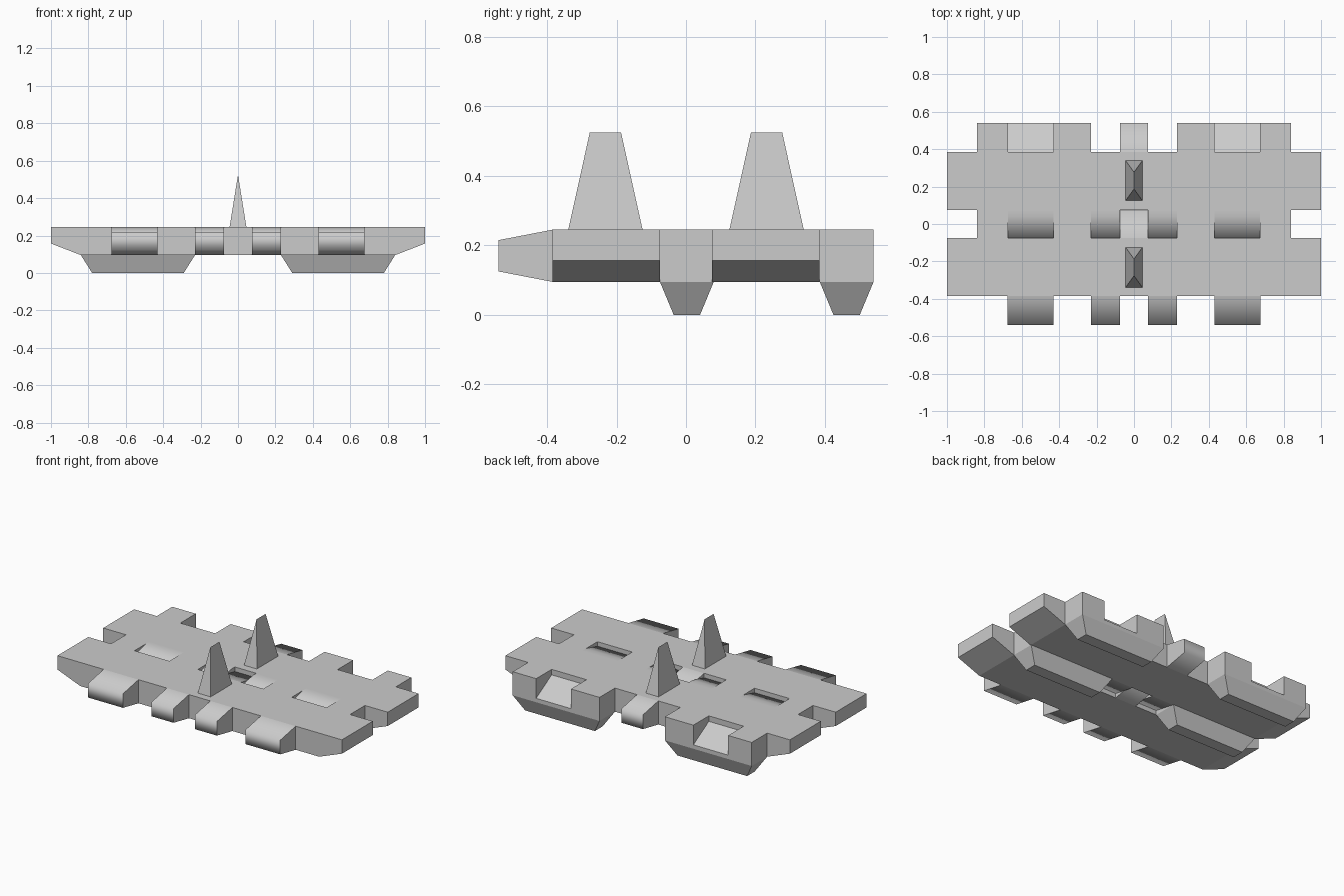
import bpy, bmesh, math

if "Cube" in bpy.data.objects:
    bpy.data.objects.remove(bpy.data.objects["Cube"])

TOP, BOT = 0.245, 0.095


def loft(name, a, b, smooth=0):
    """Closed solid between two matching point rings."""
    bm = bmesh.new()
    va = [bm.verts.new(p) for p in a]
    vb = [bm.verts.new(p) for p in b]
    n = len(va)
    bm.faces.new(va)
    bm.faces.new(vb)
    for i in range(n):
        bm.faces.new((va[i], va[(i + 1) % n], vb[(i + 1) % n], vb[i]))
    bmesh.ops.remove_doubles(bm, verts=bm.verts, dist=1e-5)
    bmesh.ops.recalc_face_normals(bm, faces=bm.faces)
    me = bpy.data.meshes.new(name)
    bm.to_mesh(me)
    bm.free()
    ob = bpy.data.objects.new(name, me)
    bpy.context.collection.objects.link(ob)
    if smooth:
        bpy.ops.object.select_all(action='DESELECT')
        ob.select_set(True)
        bpy.context.view_layer.objects.active = ob
        bpy.ops.object.shade_smooth_by_angle(angle=math.radians(smooth))
    return ob


def along_x(name, yz, x0, x1, smooth=0):
    return loft(name, [(x0, y, z) for y, z in yz], [(x1, y, z) for y, z in yz], smooth)


def rect(x0, x1, y0, y1, z):
    return [(x0, y0, z), (x1, y0, z), (x1, y1, z), (x0, y1, z)]


def mirrored(x0, x1):
    return ((x0, x1), (-x1, -x0))


# two interlocking links
for link, y0 in (("front", -0.385), ("rear", 0.075)):
    y1 = y0 + 0.31
    mid, end = y1 + 0.0775, y1 + 0.155

    # main cross bar with chamfered lower ends
    xz = [(-1, TOP), (1, TOP), (1, 0.157), (0.84, BOT), (-0.84, BOT), (-1, 0.157)]
    loft(link + "_bar", [(x, y0, z) for x, z in xz], [(x, y1, z) for x, z in xz])

    # tapered hinge tabs on the leading edge
    s = y0 if link == "front" else y0 - 0.035
    tip = y0 - 0.155
    tab = [(y0, TOP), (s, TOP), (tip, 0.215), (tip, 0.125), (y0, BOT)]
    if s == y0:
        tab = tab[1:]
    for rng in mirrored(0.43, 0.675) + mirrored(0.075, 0.23):
        along_x(link + "_hinge_tab", tab, *rng, smooth=85)

    # tapered centre tab on the trailing edge
    along_x(link + "_centre_tab",
            [(y1, TOP), (end, 0.215), (end, 0.125), (y1, BOT)], -0.075, 0.075, smooth=85)

    # trailing blocks with a sloped socket between them
    block = [(y1, TOP), (end, TOP), (end, BOT), (y1, BOT)]
    for rng in mirrored(0.23, 0.43) + mirrored(0.675, 0.84):
        along_x(link + "_trailing_block", block, *rng)
    for rng in mirrored(0.43, 0.675):
        along_x(link + "_socket_floor",
                [(y1, 0.21), (end, 0.12), (end, BOT), (y1, BOT)], *rng)

    # tapered ground cleats
    for (a, b), (c, d) in zip(mirrored(0.23, 0.84), mirrored(0.29, 0.78)):
        loft(link + "_cleat", rect(a, b, y1, end, BOT),
             rect(c, d, mid - 0.038, mid + 0.038, 0))

    # guide tooth narrowing to a ridge
    yc = -0.232 if link == "front" else 0.232
    bm = bmesh.new()
    base = [bm.verts.new(p) for p in rect(-0.045, 0.045, yc - 0.107, yc + 0.107, TOP)]
    ridge = [bm.verts.new((0, yc + k * 0.045, 0.525)) for k in (-1, 1)]
    for f in (base, (base[0], base[1], ridge[0]), (base[2], base[3], ridge[1]),
              (base[1], base[2], ridge[1], ridge[0]), (base[3], base[0], ridge[0], ridge[1])):
        bm.faces.new(f)
    bmesh.ops.recalc_face_normals(bm, faces=bm.faces)
    me = bpy.data.meshes.new(link + "_guide_tooth")
    bm.to_mesh(me)
    bm.free()
    bpy.context.collection.objects.link(bpy.data.objects.new(link + "_guide_tooth", me))
